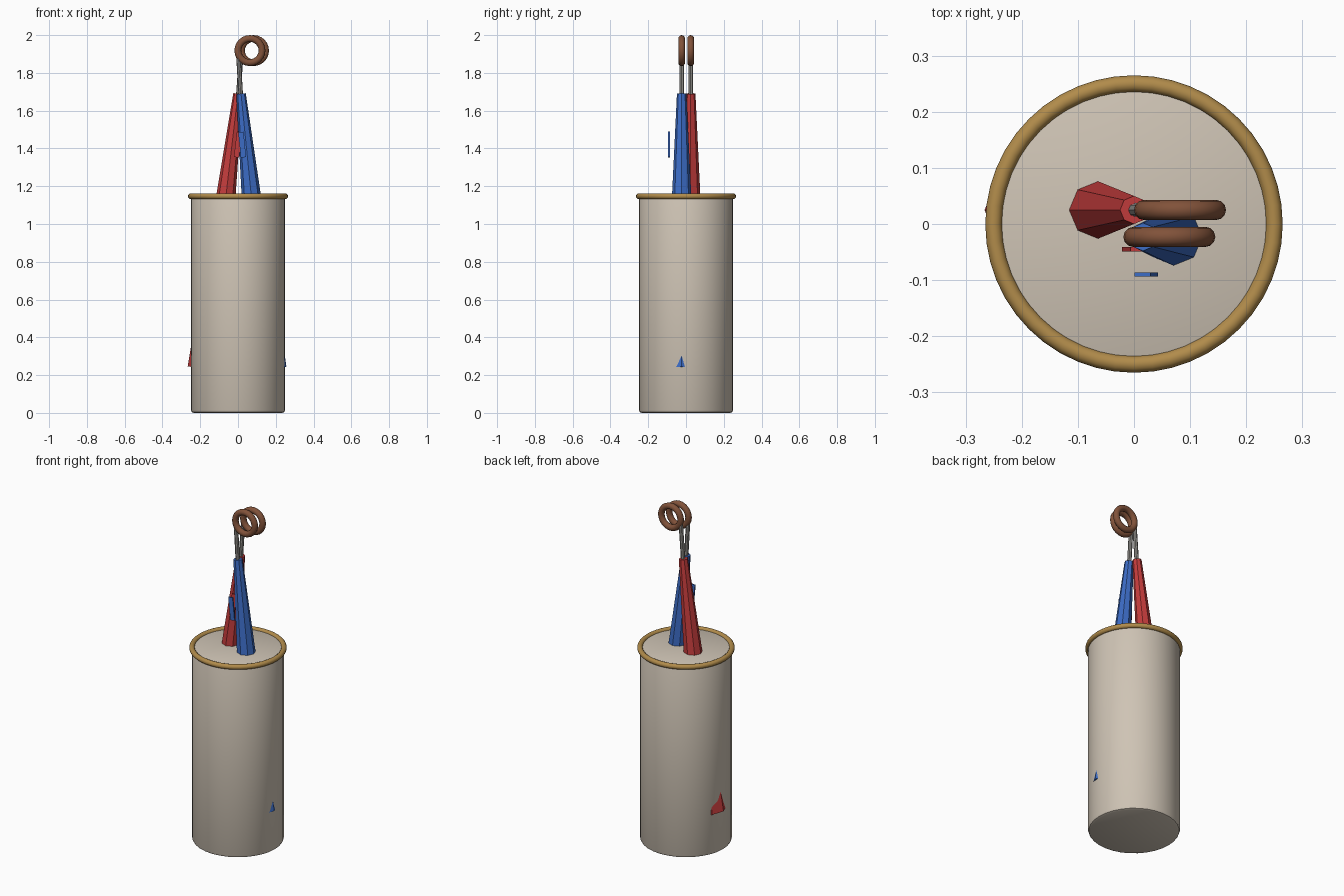
import bpy, math
from mathutils import Vector

if "Cube" in bpy.data.objects:
    bpy.data.objects.remove(bpy.data.objects["Cube"])


def material(name, rgb):
    m = bpy.data.materials.new(name)
    m.diffuse_color = (*rgb, 1)
    m.use_nodes = True
    m.node_tree.nodes["Principled BSDF"].inputs["Base Color"].default_value = m.diffuse_color
    return m


STONE = material("warm_grey", (0.62, 0.55, 0.46))
BRASS = material("brass", (0.44, 0.26, 0.07))
RED = material("red", (0.55, 0.045, 0.045))
BLUE = material("blue", (0.045, 0.15, 0.56))
WOOD = material("brown_wood", (0.22, 0.085, 0.042))
STEEL = material("steel_grey", (0.30, 0.29, 0.27))


def finish(name, mat, angle=30):
    ob = bpy.context.object
    ob.name = name
    ob.data.materials.append(mat)
    bpy.ops.object.shade_smooth_by_angle(angle=math.radians(angle))
    return ob


def tapered(name, mat, low, high, r_low, r_high, sides):
    """Tapered rod between two points, leaning in the xz plane."""
    low, high = Vector(low), Vector(high)
    d = high - low
    bpy.ops.mesh.primitive_cone_add(vertices=sides, radius1=r_low, radius2=r_high,
                                    depth=d.length, location=(low + high) / 2,
                                    rotation=(0, math.atan2(d.x, d.z), 0))
    return finish(name, mat)


def ring(name, mat, loc, rot, major, minor, segs):
    bpy.ops.mesh.primitive_torus_add(major_radius=major, minor_radius=minor,
                                     major_segments=segs, minor_segments=12,
                                     location=loc, rotation=rot)
    return finish(name, mat, 60)


# Stand body: solid drum with softened edges
bpy.ops.mesh.primitive_cylinder_add(vertices=32, radius=0.25, depth=1.15, location=(0, 0, 0.575))
body = bpy.context.object
bevel = body.modifiers.new("soft_edges", 'BEVEL')
bevel.width = 0.015
bevel.segments = 2
bevel.limit_method = 'ANGLE'
bpy.ops.object.modifier_apply(modifier="soft_edges")
finish("stand_body", STONE, 40)

# Rim around the top
ring("stand_rim", BRASS, (0, 0, 1.147), (0, 0, 0), 0.25, 0.015, 48)

# Two folded umbrellas crossing at the top:
# name, colour, y, base x, canopy top x, shaft top x, handle x, strap x, strap y
umbrellas = [
    ("red", RED, 0.025, -0.172, 0.000, 0.018, 0.082, 0.000, -0.045),
    ("blue", BLUE, -0.023, 0.162, 0.016, 0.001, 0.063, 0.022, -0.09),
]
for name, mat, y, base_x, top_x, tip_x, handle_x, strap_x, strap_y in umbrellas:
    tapered(name + "_canopy", mat, (base_x, y, 0.235), (top_x, y, 1.69), 0.095, 0.025, 8)
    tapered(name + "_shaft", STEEL, (top_x, y, 1.66), (tip_x, y, 1.91), 0.012, 0.012, 8)
    ring(name + "_handle", WOOD, (handle_x, y, 1.918), (math.pi / 2, 0, 0), 0.064, 0.018, 24)
    # closing strap, leaning with the canopy
    lean = math.atan2(top_x - base_x, 1.455)
    bpy.ops.mesh.primitive_cube_add(size=1, location=(strap_x, strap_y, 1.42), rotation=(0, lean, 0))
    bpy.context.object.scale = (0.028, 0.008, 0.135)
    finish(name + "_strap", mat)
